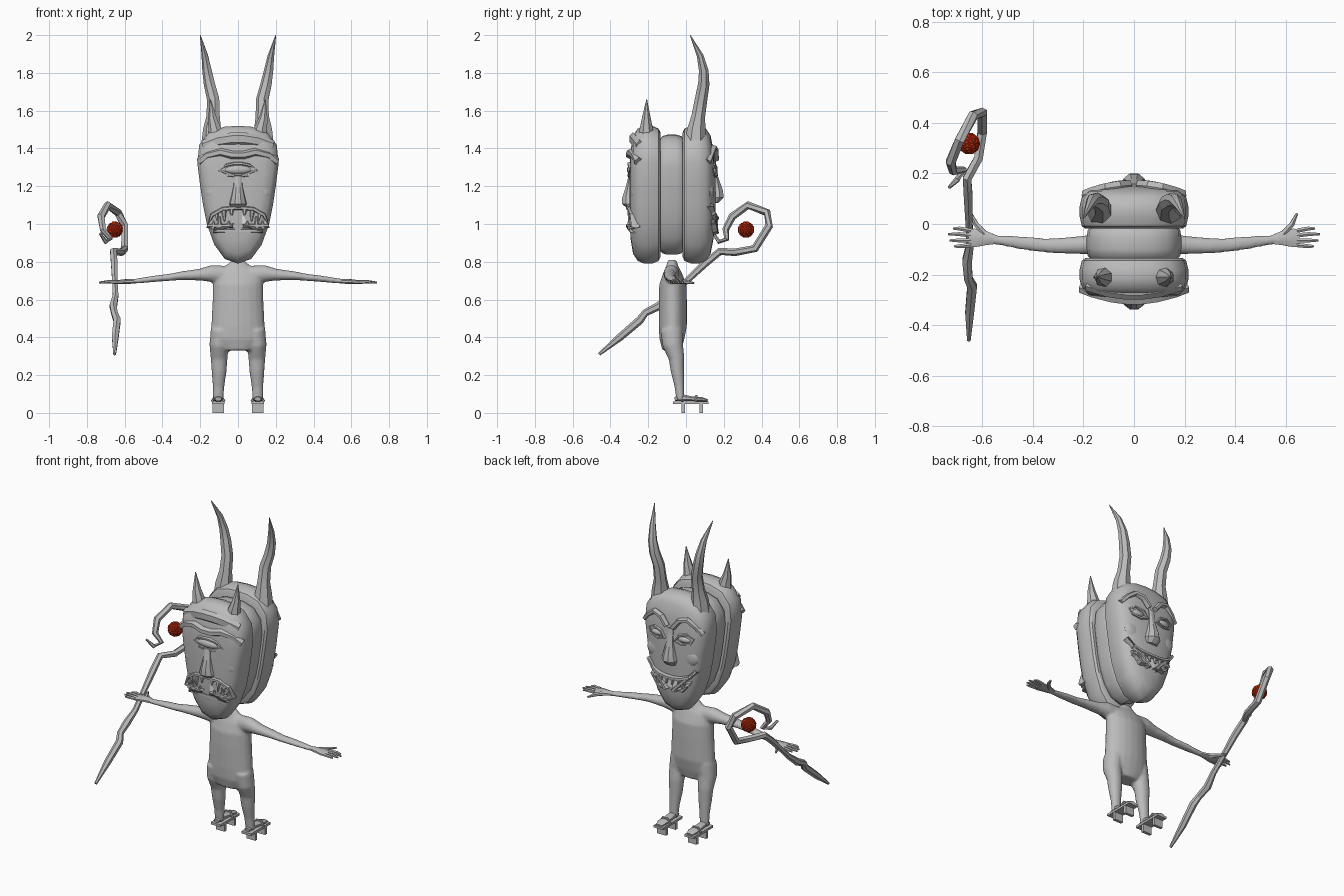
import bpy, bmesh, math
from mathutils import Vector

old = bpy.data.objects.get("Cube")
if old:
    bpy.data.objects.remove(old)


def material(name, color):
    m = bpy.data.materials.new(name)
    m.use_nodes = True
    m.diffuse_color = (*color, 1)
    m.node_tree.nodes["Principled BSDF"].inputs["Base Color"].default_value = (*color, 1)
    return m


GREY = material("stone grey", (0.5, 0.5, 0.5))
RED = material("ember red", (0.6, 0.03, 0.005))
PALE = material("pale mouth", (0.9, 0.9, 0.9))
X, Y = Vector((1, 0, 0)), Vector((0, 1, 0))


def finish(name, bm, mat=GREY, angle=35):
    bmesh.ops.recalc_face_normals(bm, faces=bm.faces)
    me = bpy.data.meshes.new(name)
    bm.to_mesh(me)
    bm.free()
    ob = bpy.data.objects.new(name, me)
    bpy.context.collection.objects.link(ob)
    me.materials.append(mat)
    if angle:
        bpy.ops.object.select_all(action="DESELECT")
        ob.select_set(True)
        bpy.context.view_layer.objects.active = ob
        bpy.ops.object.shade_smooth_by_angle(angle=math.radians(angle))
    return ob


def loft(name, rings, closed=False, **kw):
    bm = bmesh.new()
    loops = [[bm.verts.new(p) for p in r] for r in rings]
    pairs = list(zip(loops, loops[1:]))
    if closed:
        pairs.append((loops[-1], loops[0]))
    for a, b in pairs:
        for i in range(len(a)):
            j = (i + 1) % len(a)
            bm.faces.new((a[i], a[j], b[j], b[i]))
    if not closed:
        bm.faces.new(loops[0])
        bm.faces.new(loops[-1])
    return finish(name, bm, **kw)


def tube(name, pts, radii, ref=X, sides=8, closed=False, **kw):
    """Sweep ellipses along a path; a radius is one number or (along ref, across)."""
    pts = [Vector(p) for p in pts]
    n = len(pts)
    if not isinstance(radii, list):
        radii = [radii] * n
    rings = []
    for i, p in enumerate(pts):
        a = pts[i - 1] if closed or i else p
        b = pts[(i + 1) % n] if closed or i < n - 1 else p
        t = (b - a).normalized()
        u = (ref - t * ref.dot(t)).normalized()
        v = t.cross(u)
        r = radii[i] if isinstance(radii[i], tuple) else (radii[i], radii[i])
        angs = [2 * math.pi * (k + 0.5) / sides for k in range(sides)]
        rings.append([p + u * r[0] * math.cos(g) + v * r[1] * math.sin(g) for g in angs])
    return loft(name, rings, closed, **kw)


def box(name, center, size):
    bm = bmesh.new()
    bmesh.ops.create_cube(bm, size=1)
    for v in bm.verts:
        v.co = Vector(center) + Vector([c * s for c, s in zip(v.co, size)])
    return finish(name, bm, angle=None)


def blob(name, center, size, segs=12):
    bm = bmesh.new()
    bmesh.ops.create_uvsphere(bm, u_segments=segs, v_segments=8, radius=1)
    for v in bm.verts:
        v.co = Vector(center) + Vector([c * s for c, s in zip(v.co, size)])
    return finish(name, bm)


# Head shells: one outline swept through depth
half = [(0, .79), (.07, .815), (.125, .89), (.165, 1.0), (.185, 1.1), (.2, 1.2), (.215, 1.32),
        (.205, 1.42), (.15, 1.49), (.07, 1.515), (0, 1.52)]
outline = half + [(-x, z) for x, z in half[-2:0:-1]]


def shell(name, layers):
    loft(name, [[(x * s, y, 1.155 + (z - 1.155) * s) for x, z in outline] for y, s in layers])


shell("head_core", [(-.14, .8), (-.125, .85), (-.1, .87), (-.05, .87), (-.025, .85), (-.01, .8)])
shell("front_mask", [(-.135, .9), (-.145, .96), (-.18, 1), (-.22, 1), (-.255, .96), (-.28, .86),
                     (-.293, .65), (-.3, .35)])
shell("back_mask", [(-.018, .9), (-.008, .96), (.03, 1), (.07, 1), (.105, .96), (.13, .86),
                    (.145, .65), (.155, .35)])


# Points on a mask face: side -1 is front, 1 is back
def face(side, x, z, out=0):
    y = (.15 if side > 0 else .293) - 1.1 * x * x + out
    return (x, side * y, z)


def strip(name, side, pts, r, out=0, closed=False):
    tube(name, [face(side, x, z, out) for x, z in pts], r, Y, 6, closed)


def mirror(pts):
    return pts + [(-x, z) for x, z in reversed(pts) if x]


def nose(name, side, rows):
    loft(name, [[face(side, -w, z, -.03), face(side, -w * .75, z, d * .6), face(side, -w * .3, z, d),
                 face(side, w * .3, z, d), face(side, w * .75, z, d * .6), face(side, w, z, -.03)]
                for z, w, d in rows], angle=25)


def mouth(name, side, upper, lower, fangs):
    loop = mirror(upper) + mirror([(-x, z) for x, z in lower])
    strip(name + "_lips", side, loop, (.026, .013), .002, True)
    bm = bmesh.new()
    bm.faces.new([bm.verts.new(face(side, x, z, .009)) for x, z in loop])
    bmesh.ops.triangulate(bm, faces=bm.faces)
    finish(name + "_opening", bm, PALE, None)
    for x, z, length in fangs:
        for s in (-1, 1):
            tube(name + "_tooth", [face(side, s * x, z, .008), face(side, s * x * .96, z + length, .014)],
                 [(.012, .016), (.006, .004)], Y, 6)


# Front mask: one eye, heavy brow, frown
strip("front_brow", -1, mirror([(.205, 1.33), (.16, 1.365), (.09, 1.38), (.03, 1.365)]), (.025, .022), .004)
strip("forehead_fold", -1, mirror([(.18, 1.41), (.1, 1.44), (.03, 1.45)]), (.022, .035), -.012)
strip("front_eyelid", -1, mirror([(.1, 1.285), (.06, 1.312), (.02, 1.32)])
      + mirror([(-.02, 1.255), (-.06, 1.26)])[::-1][::-1], (.016, .009), .004, True)
blob("front_eyeball", face(-1, 0, 1.287), (.075, .02, .024))
nose("front_nose", -1, [(1.27, .025, .008), (1.2, .03, .025), (1.14, .045, .045), (1.105, .056, .045),
                        (1.085, .045, .02)])
mouth("front_mouth", -1, [(.16, .99), (.135, 1.05), (.08, 1.08), (.02, 1.085)],
      [(.02, .99), (.08, .98), (.13, .965)],
      [(.035, 1.08, -.035), (.075, 1.075, -.06), (.115, 1.06, -.04), (.05, .985, .03), (.1, .975, .065),
       (.135, .975, .04)])

# Back mask: two eyes, wavy brows, grin
nose("back_nose", 1, [(1.33, .025, .008), (1.25, .028, .02), (1.18, .045, .045), (1.14, .058, .05),
                      (1.11, .045, .02)])
mouth("back_mouth", 1, [(.165, 1.1), (.125, 1.055), (.07, 1.035), (.02, 1.03)],
      [(.02, .95), (.08, .965), (.135, 1.015)],
      [(.02, 1.03, -.04), (.06, 1.035, -.04), (.1, 1.045, -.05), (.04, .955, .025), (.085, .97, .04)])
for s in (-1, 1):
    strip("back_brow", 1, [(s * .02, 1.34), (s * .06, 1.39), (s * .11, 1.405), (s * .16, 1.37),
                           (s * .195, 1.33)], (.024, .016), .004)
    blob("back_eyeball", face(1, s * .09, 1.28), (.045, .022, .02))
    strip("back_eyelid", 1, [(s * .035, 1.265), (s * .06, 1.3), (s * .11, 1.315), (s * .15, 1.295),
                             (s * .13, 1.26), (s * .08, 1.25)], (.018, .009), .004, True)
    for side, z in ((-1, 1.17), (1, 1.17)):
        blob("cheek", face(side, s * .115, z, -.008), (.06, .022, .055))

    # Horns
    tube("long_horn", [(s * .135, .05, 1.42), (s * .135, .055, 1.5), (s * .13, .065, 1.57),
                       (s * .13, .08, 1.66), (s * .15, .094, 1.74), (s * .163, .094, 1.81),
                       (s * .175, .075, 1.89), (s * .2, .022, 2)],
         [.06, .05, .037, .034, .031, .026, .018, .002], sides=7)
    tube("short_horn", [(s * .12, -.21, 1.42), (s * .12, -.21, 1.5), (s * .135, -.21, 1.56), (s * .145, -.208, 1.66)],
         [.05, .037, .024, .002], sides=7)

    # Wooden sandals and feet
    x = s * .105
    box("sandal_sole", (x, .025, .054), (.065, .19, .014))
    for y in (-.015, .08):
        box("sandal_tooth", (x, y, .025), (.06, .018, .05))
    tube("foot", [(x, -.06, .073), (x, -.02, .08), (x, .03, .075), (x, .085, .072), (x, .115, .066)],
         [(.018, .012), (.024, .02), (.026, .014), (.032, .012), (.02, .006)])
    tube("sandal_strap", [(x - .033, .05, .06), (x - .015, .055, .09), (x + .015, .055, .09), (x + .033, .05, .06)],
         .007, Y, 6)

    # Hand
    tube("palm", [(s * .54, -.063, .697), (s * .585, -.056, .695), (s * .63, -.055, .693), (s * .655, -.055, .692)],
         [(.017, .012), (.03, .014), (.04, .012), (.036, .009)], Y)
    for y0, y1, end in ((-.026, -.018, .715), (-.045, -.04, .735), (-.065, -.065, .73), (-.083, -.088, .71)):
        tube("finger", [(s * .645, y0, .693), (s * .69, y1, .694), (s * end, y1, .69)], [.01, .009, .005], Y, 6)
    tube("thumb", [(s * .59, -.04, .695), (s * .625, .0, .693), (s * .645, .042, .688)], [.014, .011, .005], Y, 6)

# Body: overlapping limbs fused into one skin
parts = [tube("body", [(0, -.075, .33), (0, -.075, .39), (0, -.07, .46), (0, -.07, .6), (0, -.07, .68),
                       (0, -.072, .74), (0, -.073, .775), (0, -.073, .81)],
              [(.09, .05), (.148, .066), (.142, .075), (.135, .075), (.134, .072), (.13, .05), (.07, .033),
               (.03, .022)], sides=20)]
for s in (-1, 1):
    parts.append(tube("leg", [(s * .09, -.075, .44), (s * .1, -.07, .36), (s * .1, -.05, .29), (s * .1, -.045, .22),
                              (s * .103, -.035, .14), (s * .105, -.03, .065)],
                      [(.055, .06), (.052, .055), (.045, .042), (.04, .036), (.031, .026), (.028, .021)], sides=14))
    parts.append(tube("arm", [(s * .07, -.073, .73), (s * .14, -.078, .738), (s * .2, -.083, .732),
                              (s * .3, -.086, .726), (s * .36, -.084, .718), (s * .44, -.075, .71),
                              (s * .52, -.066, .7), (s * .57, -.06, .696)],
                      [(.04, .05), (.042, .046), (.037, .032), (.031, .023), (.028, .019), (.027, .017),
                       (.02, .014), (.018, .012)], Y, 12))
bpy.ops.object.select_all(action="DESELECT")
for p in parts:
    p.select_set(True)
bpy.context.view_layer.objects.active = body = parts[0]
bpy.ops.object.join()
body.modifiers.clear()
skin = body.modifiers.new("skin", "REMESH")
skin.mode, skin.voxel_size, skin.use_smooth_shade = "VOXEL", .008, True
soft = body.modifiers.new("soft", "SMOOTH")
soft.iterations, soft.factor = 4, .5

# Crooked staff with a curled head, held in the right hand
tube("staff", [(-.653, -.46, .31), (-.65, -.35, .4), (-.64, -.245, .49), (-.655, -.215, .53), (-.66, -.145, .565),
               (-.648, -.08, .62), (-.652, 0, .695), (-.655, .1, .79), (-.66, .18, .855), (-.615, .26, .85),
               (-.6, .365, .87), (-.6, .44, .99), (-.635, .43, 1.06), (-.69, .33, 1.1), (-.725, .245, 1.04),
               (-.715, .21, .97), (-.675, .215, .92), (-.7, .175, .905), (-.73, .145, .95)],
     [.008, .02, .022, .019, .022, .017, .016, .02, .02, .02, .021, .021, .021, .021, .021, .018, .014, .012, .007],
     sides=6, angle=25)

# Knobbly orb inside the curl
bm = bmesh.new()
bmesh.ops.create_icosphere(bm, subdivisions=2, radius=.042)
peaks = bmesh.ops.poke(bm, faces=bm.faces)["verts"]
for v in peaks:
    v.co *= 1.12
for v in bm.verts:
    v.co += Vector((-.652, .318, .97))
finish("orb", bm, RED, None)
